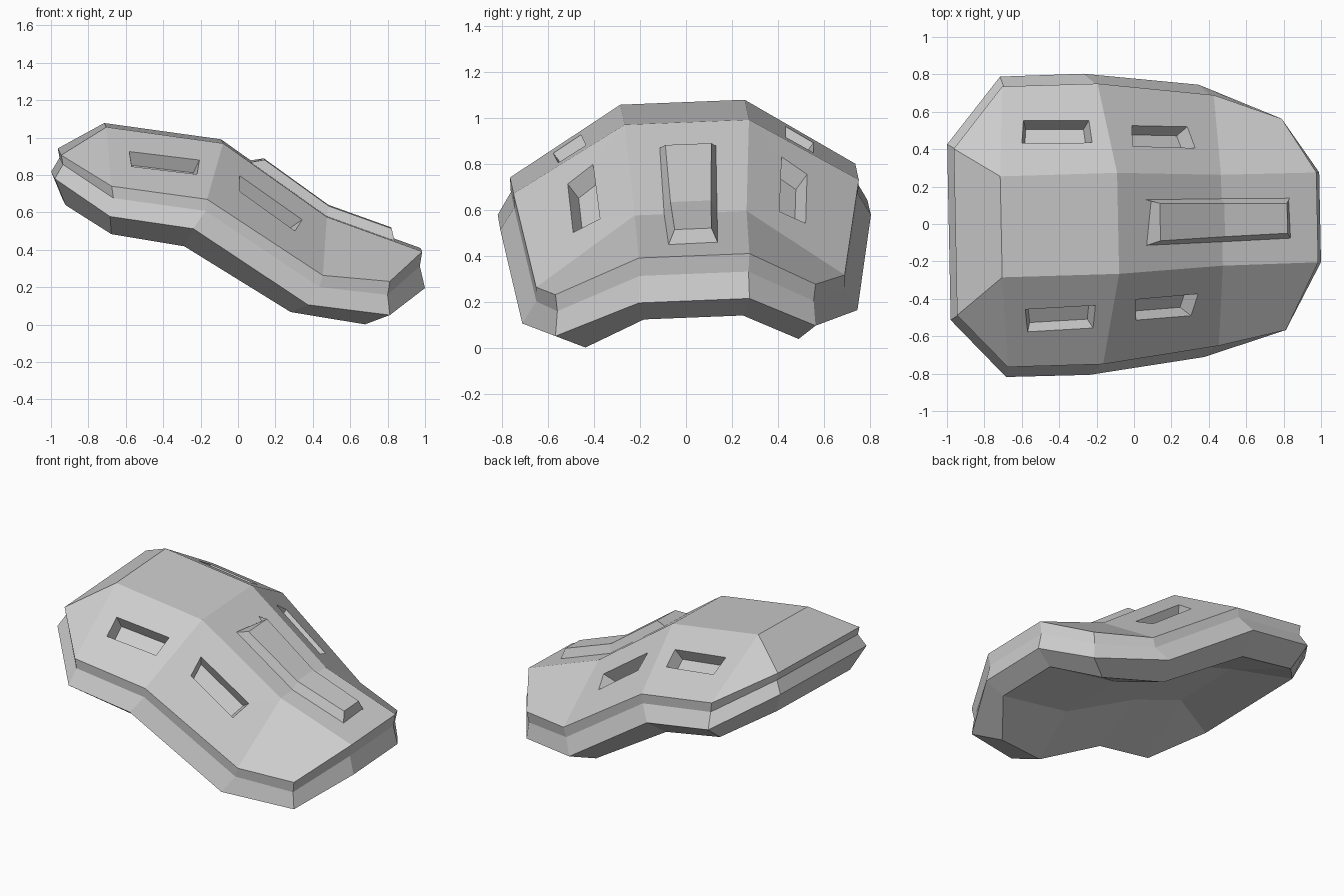
import bpy, bmesh
from mathutils import Vector, Matrix
from mathutils.bvhtree import BVHTree

if "Cube" in bpy.data.objects:
    bpy.data.objects.remove(bpy.data.objects["Cube"])

# Slight lean shared by all parts (the plate sits a little askew)
LEAN = Matrix(((1, -.02, 0, 0), (.03, 1, 0, .006), (0, .04, 1, 0), (0, 0, 0, 1)))


def finish(bm, name):
    bmesh.ops.recalc_face_normals(bm, faces=bm.faces)
    bm.transform(LEAN)
    me = bpy.data.meshes.new(name)
    bm.to_mesh(me)
    bm.free()
    ob = bpy.data.objects.new(name, me)
    bpy.context.collection.objects.link(ob)
    return ob


def mirrored(bm, pts, shift=(0,) * 6):
    """Vertices on the front (-y) and back (+y) side, with a small sideways shift."""
    return [[bm.verts.new((x, s * y + d, z)) for (x, y, z), d in zip(pts, shift)]
            for s in (-1, 1)]


def surface(bm, rim, mid):
    """Panels of one broad side: end, centre strip and side panels."""
    f, b = mid
    rf, rb = rim
    bm.faces.new((rf[0], f[0], b[0], rb[0]))
    for i in (0, 1):
        bm.faces.new((f[i], f[i + 1], b[i + 1], b[i]))
    bm.faces.new((f[2], rf[5], rb[5], b[2]))
    for m, r in zip(mid, rim):
        bm.faces.new((r[0], r[1], m[0]))
        bm.faces.new((m[0], m[1], r[2], r[1]))
        bm.faces.new((m[1], m[2], r[3], r[2]))
        bm.faces.new((m[2], r[5], r[4], r[3]))


def loft(bm, loops):
    for a, b in zip(loops, loops[1:]):
        n = len(a)
        for i in range(n):
            bm.faces.new((a[i], a[(i + 1) % n], b[(i + 1) % n], b[i]))


# Armour plate: half outlines of the rim, then crease points
top = [(-.955, .445, .925), (-.69, .75, .77), (-.18, .75, .70),
       (.44, .67, .29), (.80, .565, .255), (.98, .24, .40)]
wide = [(-.99, .47, .80), (-.70, .803, .61), (-.255, .805, .545),
        (.36, .728, .135), (.80, .565, .075), (.995, .24, .205)]
low = [(-.93, .40, .655), (-.69, .66, .51), (-.30, .66, .445),
       (.27, .57, .09), (.67, .463, .02), (.88, .215, .132)]
crease = [(-.71, .27, 1.067), (-.085, .27, .98), (.47, .243, .585)]
under = [(-.58, .23, .67), (-.22, .25, .545), (.36, .22, .225)]
groove = [(.985 * (.85 * a[0] + .15 * b[0]), .985 * (.85 * a[1] + .15 * b[1]),
           .6 * a[2] + .4 * b[2]) for a, b in zip(top, wide)]

bm = bmesh.new()
skew = (-.02, 0, 0, 0, -.032, 0)
rings = [mirrored(bm, p, skew) for p in (top, groove, wide)] + [mirrored(bm, low)]
surface(bm, rings[0], mirrored(bm, crease))
surface(bm, rings[3], mirrored(bm, under))
loft(bm, [r[0] + r[1][::-1] for r in rings])
bmesh.ops.recalc_face_normals(bm, faces=bm.faces)
tree = BVHTree.FromBMesh(bm)
plate = finish(bm, "armour_plate")

# Recessed pockets: tapered cutters sunk along the panel normal
pockets = [[(-.59, .445), (-.215, .435), (-.23, .555), (-.58, .565)],
           [(0, .41), (.335, .39), (.295, .505), (0, .52)]]
bm = bmesh.new()
for outline in pockets:
    for s in (-1, 1):
        hits = [tree.ray_cast(Vector((x, s * y, 3)), Vector((0, 0, -1))) for x, y in outline]
        n = sum((h[1] for h in hits), Vector()).normalized()
        c = sum((h[0] for h in hits), Vector()) / 4
        loops = []
        for depth, k in ((.04, 1.06), (-.08, .88)):
            loops.append([bm.verts.new(c + (h[0] - c) * k + n * depth) for h in hits])
        loft(bm, loops)
        for lp in loops:
            bm.faces.new(lp)
cutter = finish(bm, "pocket_cutter")
cutter.hide_render = True
cutter.hide_viewport = True
cut = plate.modifiers.new("pockets", 'BOOLEAN')
cut.operation = 'DIFFERENCE'
cut.solver = 'EXACT'
cut.object = cutter

# Raised centre rib: stations of (base x, base half width, base z, top x, top half width, top z)
stations = [(.065, .122, .873, .14, .10, .885), (.47, .115, .585, .485, .088, .637),
            (.835, .108, .45, .82, .08, .517)]
bm = bmesh.new()
loops = []
for bx, bw, bz, tx, tw, tz in stations:
    loops.append([bm.verts.new(p) for p in (
        (bx, -bw, bz - .04), (bx, bw, bz - .04), (bx, bw, bz),
        (tx, tw, tz), (tx, -tw, tz), (bx, -bw, bz))])
loft(bm, loops)
bm.faces.new(loops[0])
bm.faces.new(loops[-1])
finish(bm, "centre_rib")
